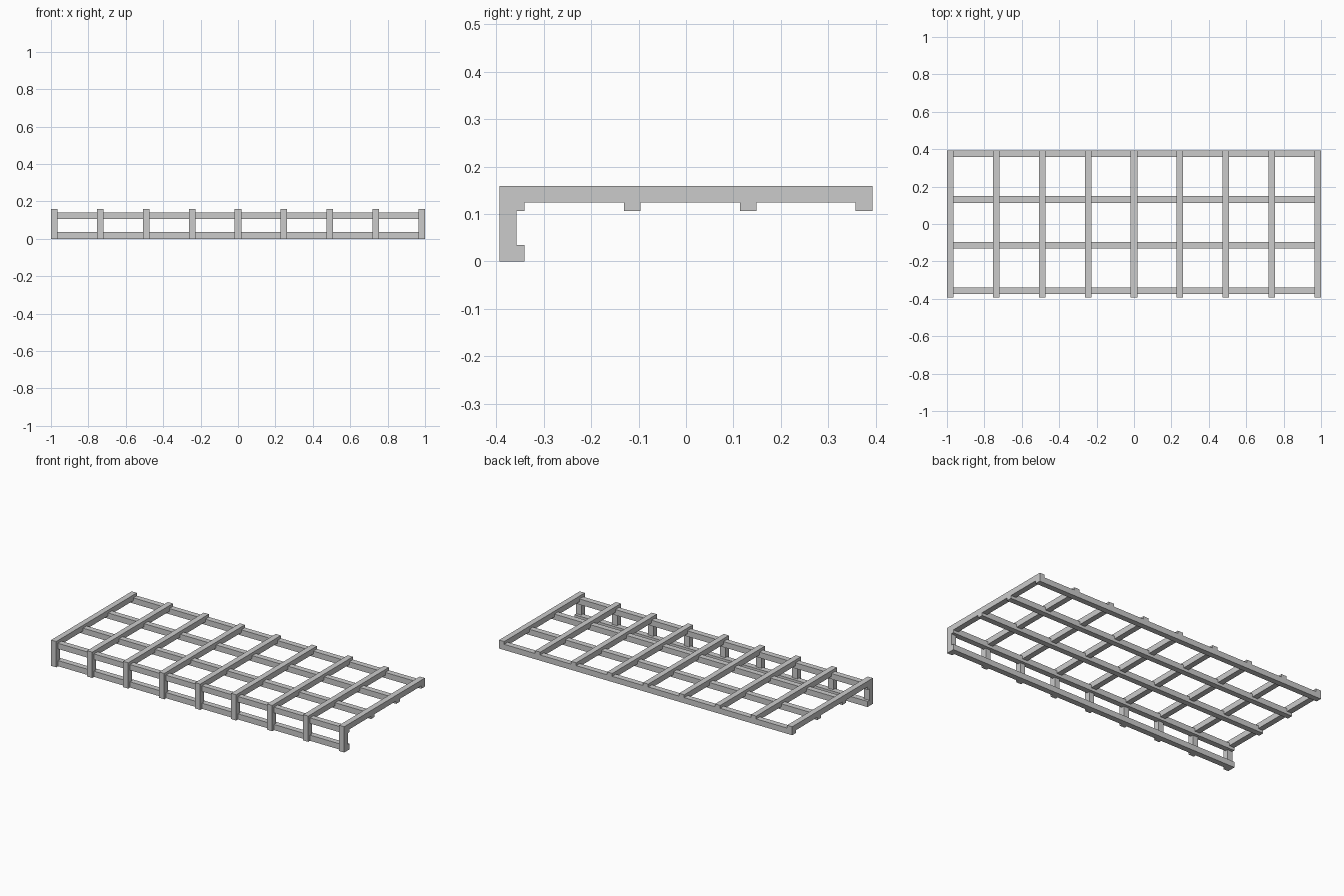
import bpy

if "Cube" in bpy.data.objects:
    bpy.data.objects.remove(bpy.data.objects["Cube"])

T = 0.035                      # bar thickness
Y0, Y1, TOP = -0.393, 0.393, 0.159


def extrude_x(name, profile, x0, x1):
    """Solid made by sweeping a (y, z) profile from x0 to x1."""
    n = len(profile)
    verts = [(x, y, z) for x in (x0, x1) for y, z in profile]
    faces = [tuple(range(n))[::-1], tuple(range(n, 2 * n))]
    faces += [(i, (i + 1) % n, n + (i + 1) % n, n + i) for i in range(n)]
    mesh = bpy.data.meshes.new(name)
    mesh.from_pydata(verts, [], faces)
    mesh.update()
    obj = bpy.data.objects.new(name, mesh)
    bpy.context.collection.objects.link(obj)
    return obj


def rail(name, y, z):
    extrude_x(name, [(y, z), (y + T, z), (y + T, z + T), (y, z + T)], -1, 1)


# L-shaped ribs: front post plus top crossbar
rib = [(Y0, 0), (Y0 + T, 0), (Y0 + T, TOP - T), (Y1, TOP - T), (Y1, TOP), (Y0, TOP)]
for i in range(9):
    x = -1 + i * (2 - T) / 8
    extrude_x(f"rib_{i + 1}", rib, x, x + T)

# Long rails, half sunk into the ribs
for i in range(4):
    y = Y0 + T / 2 + i * (Y1 - Y0 - 1.5 * T) / 3
    rail(f"top_rail_{i + 1}", y, TOP - 1.5 * T)
rail("bottom_front_rail", Y0 + T / 2, 0)

# Face normals outward
import bmesh
for obj in bpy.context.collection.objects:
    bm = bmesh.new()
    bm.from_mesh(obj.data)
    bmesh.ops.recalc_face_normals(bm, faces=bm.faces)
    bm.to_mesh(obj.data)
    bm.free()
